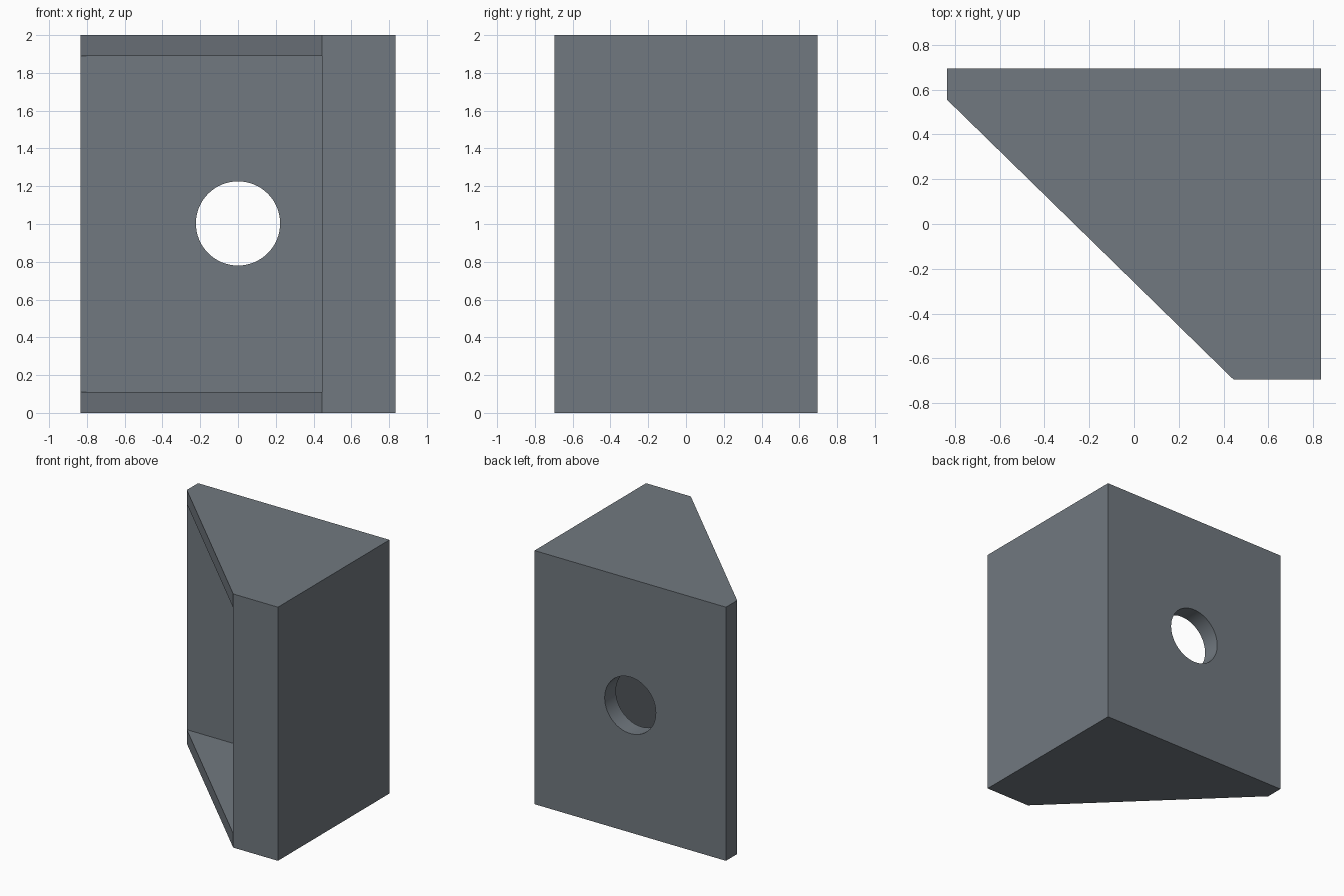
import bpy, bmesh, math

if "Cube" in bpy.data.objects:
    bpy.data.objects.remove(bpy.data.objects["Cube"])

# Plan corners of the bracket
A, B, C = (-0.835, 0.695), (0.835, 0.695), (0.835, -0.695)
D, E, F = (0.445, -0.695), (0.445, 0.555), (-0.835, 0.555)
Z0, Z1, Z2, Z3 = 0.0, 0.11, 1.89, 2.0

grey = bpy.data.materials.new("steel_grey")
grey.diffuse_color = (0.165, 0.190, 0.215, 1)
grey.use_nodes = True
grey.node_tree.nodes["Principled BSDF"].inputs["Base Color"].default_value = grey.diffuse_color

# Bracket body: back wall, thick side wall and two triangular end plates
bm = bmesh.new()
cache = {}


def v(p, z):
    if (p, z) not in cache:
        cache[p, z] = bm.verts.new((*p, z))
    return cache[p, z]


def face(*pts):
    bm.faces.new([v(p, z) for p, z in pts])


def wall(p, q, lo, hi):
    face((p, lo), (q, lo), (q, hi), (p, hi))


for z in (Z0, Z3):                      # outer ends
    face(*[(p, z) for p in (A, B, C, D, F)])
for z in (Z1, Z2):                      # inner plate faces
    face(*[(p, z) for p in (D, E, F)])
wall(A, B, Z0, Z3)
wall(B, C, Z0, Z3)
for outer, inner in ((C, D), (A, F)):   # edges of the two walls
    face((outer, Z0), *[(inner, z) for z in (Z0, Z1, Z2, Z3)], (outer, Z3))
wall(D, F, Z0, Z1)                      # sloping plate edges
wall(D, F, Z2, Z3)
wall(D, E, Z1, Z2)                      # pocket walls
wall(E, F, Z1, Z2)
bmesh.ops.recalc_face_normals(bm, faces=bm.faces)
mesh = bpy.data.meshes.new("corner_bracket")
bm.to_mesh(mesh)
bm.free()
mesh.materials.append(grey)
bracket = bpy.data.objects.new("corner_bracket", mesh)
bpy.context.collection.objects.link(bracket)

# Bolt hole through the back wall
bpy.ops.mesh.primitive_cylinder_add(vertices=64, radius=0.223, depth=0.5,
                                    location=(0, 0.625, 1.003),
                                    rotation=(math.pi / 2, 0, 0))
cutter = bpy.context.object
cutter.name = "hole_cutter"
cutter.hide_render = True
cutter.data.materials.append(grey)
cut = bracket.modifiers.new("bolt_hole", 'BOOLEAN')
cut.operation = 'DIFFERENCE'
cut.solver = 'EXACT'
cut.object = cutter

bpy.ops.object.select_all(action='DESELECT')
bracket.select_set(True)
bpy.context.view_layer.objects.active = bracket
bpy.ops.object.modifier_apply(modifier=cut.name)
bpy.data.objects.remove(cutter, do_unlink=True)
bpy.ops.object.shade_smooth_by_angle(angle=math.radians(30))
